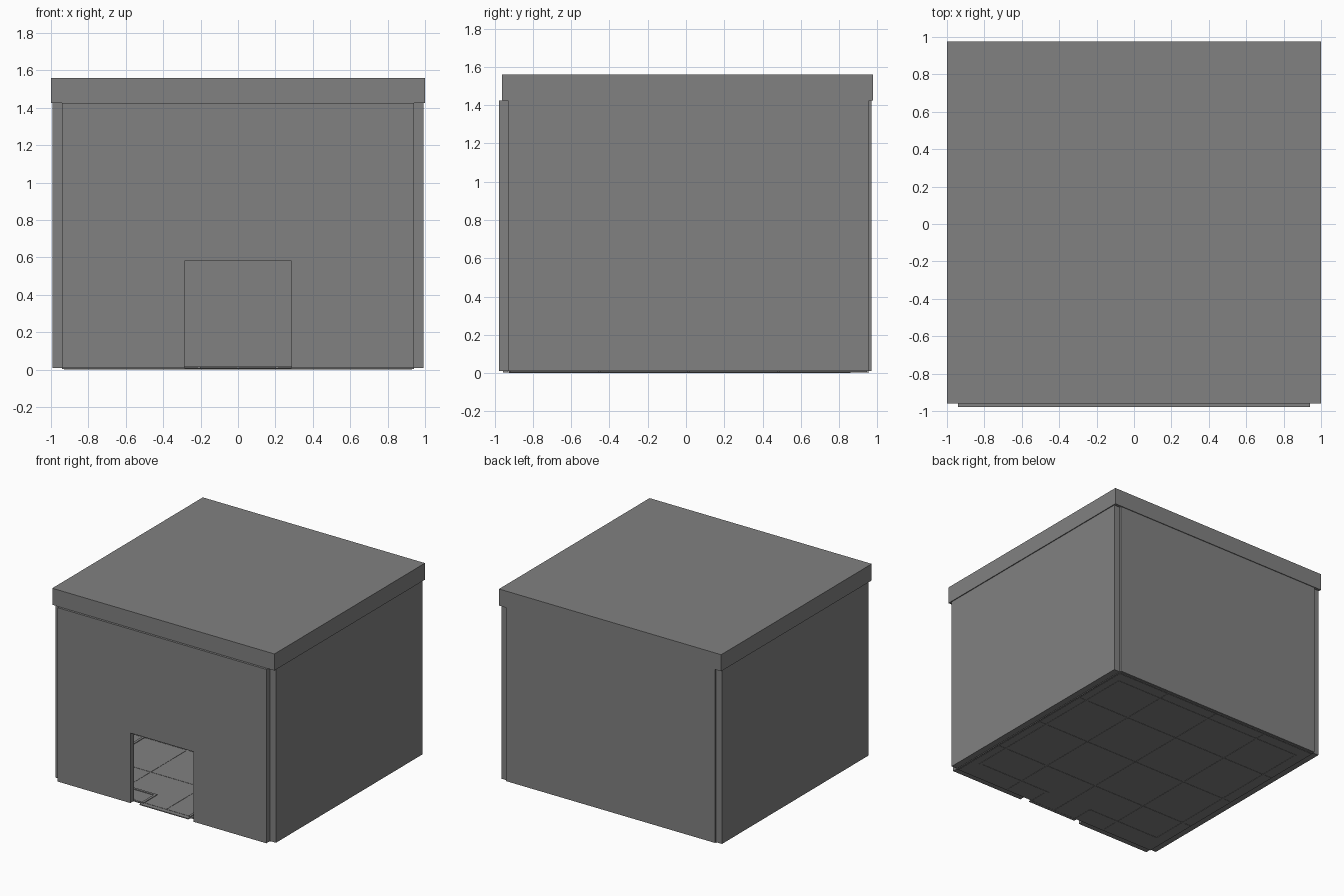
import bpy, bmesh

if "Cube" in bpy.data.objects:
    bpy.data.objects.remove(bpy.data.objects["Cube"])

grey = bpy.data.materials.new("dark_grey")
grey.diffuse_color = (0.22, 0.22, 0.22, 1)
grey.use_nodes = True
grey.node_tree.nodes["Principled BSDF"].inputs["Base Color"].default_value = grey.diffuse_color


def finish(bm, name):
    """Turn a bmesh into a named grey object."""
    me = bpy.data.meshes.new(name)
    bm.to_mesh(me)
    bm.free()
    me.materials.append(grey)
    ob = bpy.data.objects.new(name, me)
    bpy.context.collection.objects.link(ob)
    return ob


def boxes(name, spans):
    """One object from (x0, x1, y0, y1, z0, z1) boxes."""
    bm = bmesh.new()
    for x0, x1, y0, y1, z0, z1 in spans:
        r = bmesh.ops.create_cube(bm, size=1)
        for v in r["verts"]:
            v.co = ((x0 + x1) / 2 + v.co.x * abs(x1 - x0),
                    (y0 + y1) / 2 + v.co.y * (y1 - y0),
                    (z0 + z1) / 2 + v.co.z * (z1 - z0))
    return finish(bm, name)


Z0, Z1 = 0.01, 1.425

# flat roof slab, set slightly behind the front wall
boxes("roof", [(-1, 1, -0.96, 0.976, Z1, 1.56)])

# side walls and back wall with open notches at the corners
for name, s in (("left_wall", -1), ("right_wall", 1)):
    boxes(name, [(s * 0.94, s * 0.993, -0.93, 0.955, Z0, Z1)])
boxes("back_wall", [(-0.94, 0.94, 0.92, 0.97, Z0, Z1)])

# front wall: single profile around the doorway, extruded in depth
outline = [(-0.94, Z0), (-0.285, Z0), (-0.285, 0.58), (0.285, 0.58),
           (0.285, Z0), (0.94, Z0), (0.94, Z1), (-0.94, Z1)]
bm = bmesh.new()
face = bm.faces.new([bm.verts.new((x, -0.978, z)) for x, z in outline])
r = bmesh.ops.extrude_face_region(bm, geom=[face])
for v in r["geom"]:
    if isinstance(v, bmesh.types.BMVert):
        v.co.y += 0.05
bmesh.ops.recalc_face_normals(bm, faces=bm.faces)
finish(bm, "front_wall")

# floor: thin base with a 4 x 4 field of tiles separated by grooves
boxes("floor_base", [(-0.94, 0.94, -0.93, 0.955, 0.004, 0.009)])
step, gap = 0.4675, 0.004
tiles = []
for i in range(4):
    for j in range(4):
        x, y = -0.935 + i * step, -0.92 + j * step
        tiles.append((x + gap, x + step - gap, y + gap, y + step - gap, 0.002, 0.011))
boxes("floor_tiles", tiles)

# doorstep filling the opening
boxes("doorstep", [(-0.22, 0.22, -0.955, -0.93, 0.003, 0.01)])

# thin floor rail running round the room and turning out at the doorway
w, t = 0.02, 0.016
rail = [(-0.85, 0.85, 0.84, 0.84 + w, 0, t)]
for s in (-1, 1):
    for a, b, y0, y1 in ((0.85, 0.85 + w, -0.77, 0.84 + w),
                         (0.20, 0.85, -0.77, -0.77 + w),
                         (0.20, 0.20 + w, -0.925, -0.77)):
        rail.append((s * a, s * b, y0, y1, 0, t))
boxes("floor_rail", rail)
